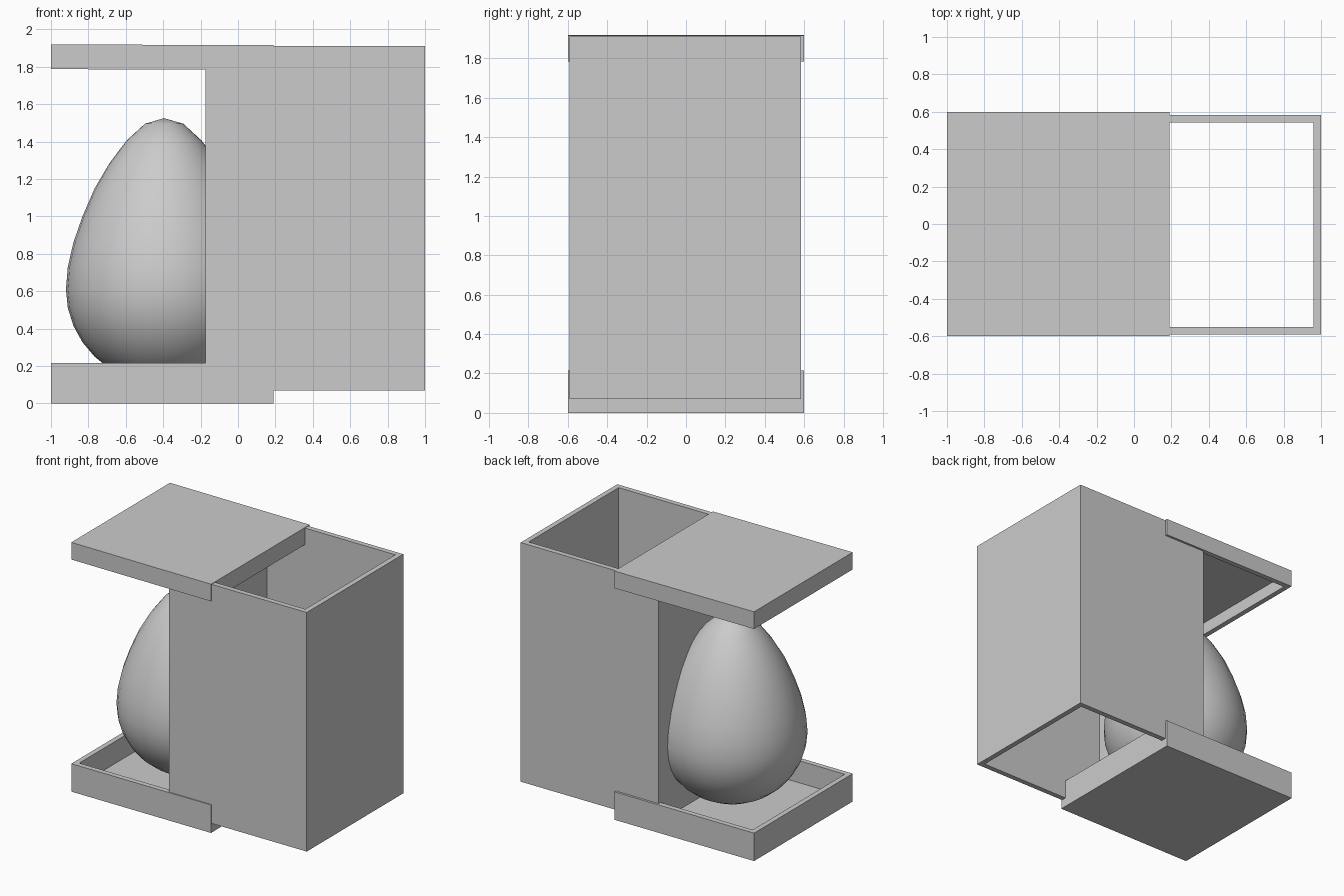
import bpy, bmesh
from math import cos, sin, pi, radians

if "Cube" in bpy.data.objects:
    bpy.data.objects.remove(bpy.data.objects["Cube"])


def make_object(name, bm, smooth=False):
    bmesh.ops.recalc_face_normals(bm, faces=bm.faces)
    me = bpy.data.meshes.new(name)
    bm.to_mesh(me)
    bm.free()
    if smooth:
        for p in me.polygons:
            p.use_smooth = True
    ob = bpy.data.objects.new(name, me)
    bpy.context.collection.objects.link(ob)
    return ob


def rect(bm, x0, x1, y0, y1, z):
    return [bm.verts.new(c) for c in ((x0, y0, z), (x1, y0, z), (x1, y1, z), (x0, y1, z))]


def bridge(bm, a, b):
    n = len(a)
    for i in range(n):
        j = (i + 1) % n
        bm.faces.new((a[i], a[j], b[j], b[i]))


def card_box(name, x0, x1, y0, y1, rim, end, floor=None, t=0.04):
    """Walls from rim to end; closed by a panel at end if floor is given, else a tube."""
    bm = bmesh.new()
    outer = (x0, x1, y0, y1)
    inner = (x0 + t, x1 - t, y0 + t, y1 - t)
    a, b = rect(bm, *outer, end), rect(bm, *outer, rim)
    c = rect(bm, *inner, rim)
    d = rect(bm, *inner, end if floor is None else floor)
    bridge(bm, a, b)
    bridge(bm, b, c)
    bridge(bm, c, d)
    if floor is None:
        bridge(bm, d, a)
    else:
        bm.faces.new(a)
        bm.faces.new(d)
    return make_object(name, bm)


# Packaging: bottom tray, open sleeve, slightly tilted lid
card_box("bottom_tray", -1.0, 0.19, -0.6, 0.6, 0.215, 0.0, 0.045)
card_box("sleeve", -0.175, 1.0, -0.592, 0.583, 0.07, 1.911)
lid = card_box("lid", -0.595, 0.595, -0.6, 0.6, -0.066, 0.066, 0.03)
lid.location = (-0.405, 0, 1.851)
lid.rotation_euler = (0, radians(0.2), 0)

# Egg: tapered ring heights, sphere-spaced radii
heights = [1.495, 1.405, 1.285, 1.15, 1.0, 0.86, 0.73]
mid, low, radius, sides = 0.61, 0.51, 0.525, 32
heights += [mid + low * cos(pi * k / 16) for k in range(8, 16)]
bm = bmesh.new()
rings = []
for k, z in enumerate(heights, 1):
    r = radius * sin(pi * k / 16)
    rings.append([bm.verts.new((r * cos(2 * pi * i / sides), r * sin(2 * pi * i / sides), z))
                  for i in range(sides)])
for a, b in zip(rings, rings[1:]):
    bridge(bm, a, b)
for ring, z in ((rings[0], 1.525), (rings[-1], mid - low)):
    pole = bm.verts.new((0, 0, z))
    for i in range(sides):
        bm.faces.new((ring[i], ring[(i + 1) % sides], pole))
egg = make_object("egg", bm, smooth=True)
egg.location.x = -0.395
